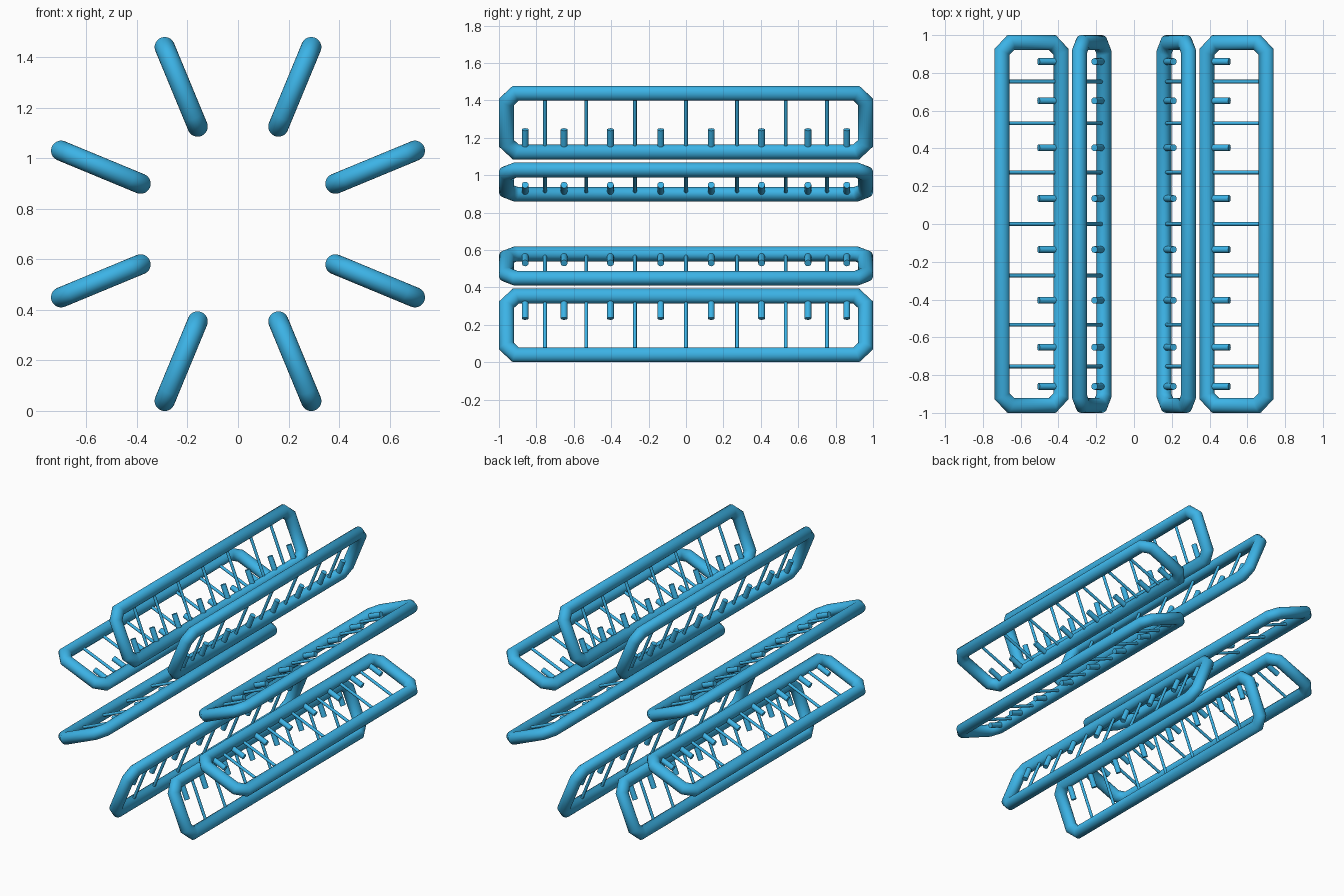
import bpy, bmesh, math
from mathutils import Matrix, Vector

if "Cube" in bpy.data.objects:
    bpy.data.objects.remove(bpy.data.objects["Cube"])

R_IN, R_OUT = 0.417, 0.757      # radial centre lines of the frame's long tubes
TUBE = 0.04                     # frame tube radius
Y_END = 0.96                    # frame half length on the centre line
CUT = 0.05                      # corner chamfer
CENTRE_Z = R_OUT * math.cos(math.radians(22.5)) + TUBE

blue = bpy.data.materials.new("blue")
blue.diffuse_color = (0.045, 0.45, 0.79, 1)
blue.use_nodes = True
blue.node_tree.nodes["Principled BSDF"].inputs["Base Color"].default_value = blue.diffuse_color


def finish(bm, name):
    bmesh.ops.recalc_face_normals(bm, faces=bm.faces)
    me = bpy.data.meshes.new(name)
    bm.to_mesh(me)
    bm.free()
    me.materials.append(blue)
    me.shade_smooth()
    me.set_sharp_from_angle(angle=math.radians(50))
    return me


def frame_mesh(sides=24):
    # closed tube with mitred corners, lying in the XY plane
    a, b, c, y = R_IN, R_OUT, CUT, Y_END
    path = [Vector(p + (0,)) for p in (
        (a + c, -y), (b - c, -y), (b, -y + c), (b, y - c),
        (b - c, y), (a + c, y), (a, y - c), (a, -y + c))]
    bm = bmesh.new()
    rings = []
    n = len(path)
    for i, p in enumerate(path):
        d0 = (p - path[i - 1]).normalized()
        d1 = (path[(i + 1) % n] - p).normalized()
        t = (d0 + d1).normalized()
        side = Vector((t.y, -t.x, 0)) / t.dot(d0)
        rings.append([bm.verts.new(
            p + side * TUBE * math.cos(2 * math.pi * k / sides)
            + Vector((0, 0, TUBE * math.sin(2 * math.pi * k / sides))))
            for k in range(sides)])
    for i in range(n):
        r, s = rings[i], rings[(i + 1) % n]
        for k in range(sides):
            m = (k + 1) % sides
            bm.faces.new((r[k], r[m], s[m], s[k]))
    return finish(bm, "frame")


def rods_mesh(name, ys, start, end, radius, sides):
    # row of round rods pointing outwards along X
    bm = bmesh.new()
    for y in ys:
        bmesh.ops.create_cone(
            bm, cap_ends=True, segments=sides, radius1=radius, radius2=radius,
            depth=end - start,
            matrix=Matrix.Translation(((start + end) / 2, y, 0))
            @ Matrix.Rotation(math.pi / 2, 4, 'Y'))
    return finish(bm, name)


def both(vals):
    return [s * v for v in vals for s in (-1, 1)]


parts = {
    "frame": frame_mesh(),
    "thin_rungs": rods_mesh("thin_rungs", [0] + both((0.273, 0.533, 0.754)),
                            R_IN, R_OUT, 0.01, 12),
    "short_pegs": rods_mesh("short_pegs", both((0.135, 0.404, 0.652, 0.86)),
                            R_IN, 0.547, 0.018, 16),
}

# eight panels arranged radially around the Y axis
for i in range(8):
    turn = Matrix.Translation((0, 0, CENTRE_Z)) @ Matrix.Rotation(
        math.radians(22.5 + 45 * i), 4, 'Y')
    for name, me in parts.items():
        ob = bpy.data.objects.new(f"{name}_{i + 1}", me)
        ob.matrix_world = turn
        bpy.context.collection.objects.link(ob)
